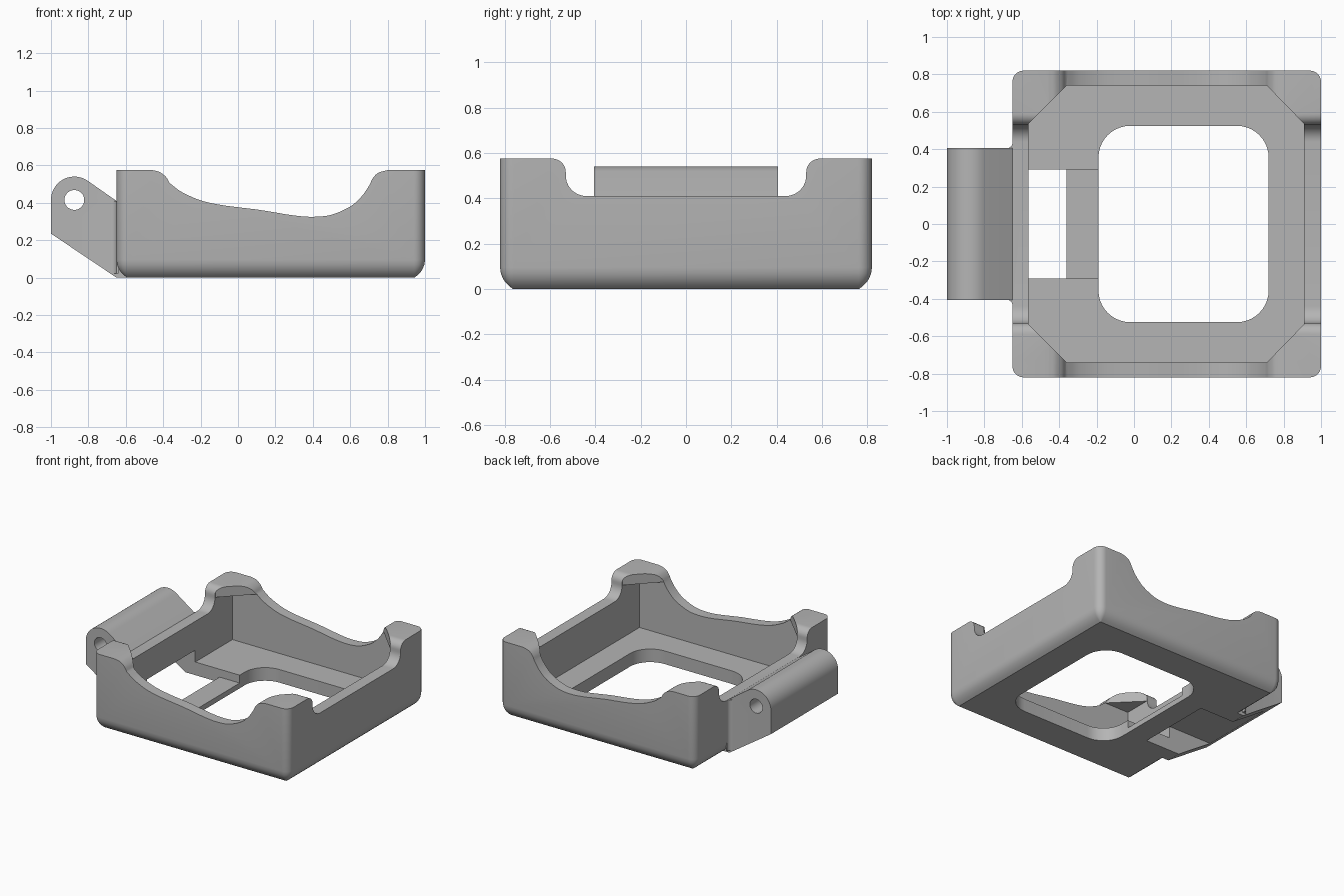
import bpy, bmesh, math
from mathutils import Vector

if "Cube" in bpy.data.objects:
    bpy.data.objects.remove(bpy.data.objects["Cube"], do_unlink=True)

grey = bpy.data.materials.new("plain grey")
grey.use_nodes = True
grey.diffuse_color = (0.46, 0.46, 0.46, 1)
grey.node_tree.nodes["Principled BSDF"].inputs["Base Color"].default_value = (0.46, 0.46, 0.46, 1)


def loft(name, rings):
    """Closed solid through equal-length rings of points."""
    bm = bmesh.new()
    loops = [[bm.verts.new(p) for p in ring] for ring in rings]
    n = len(loops[0])
    for a, b in zip(loops, loops[1:]):
        for i in range(n):
            j = (i + 1) % n
            bm.faces.new((a[i], a[j], b[j], b[i]))
    bm.faces.new(loops[0][::-1])
    bm.faces.new(loops[-1])
    bmesh.ops.recalc_face_normals(bm, faces=bm.faces)
    mesh = bpy.data.meshes.new(name)
    bm.to_mesh(mesh)
    bm.free()
    mesh.materials.append(grey)
    ob = bpy.data.objects.new(name, mesh)
    bpy.context.collection.objects.link(ob)
    return ob


def prism(name, pts, axis, lo, hi):
    """Extrude a 2D profile along one axis."""
    place = {"x": lambda a, b, d: (d, a, b),
             "y": lambda a, b, d: (a, d, b),
             "z": lambda a, b, d: (a, b, d)}[axis]
    return loft(name, [[place(a, b, d) for a, b in pts] for d in (lo, hi)])


def rect(x0, x1, y0, y1):
    return [(x0, y0), (x1, y0), (x1, y1), (x0, y1)]


def arc(cx, cy, r, start, end, steps):
    angles = [math.radians(start + (end - start) * i / steps) for i in range(steps + 1)]
    return [(cx + r * math.cos(t), cy + r * math.sin(t)) for t in angles]


def round_rect(x0, x1, y0, y1, r, steps=8):
    corners = [(x0 + r, y0 + r, 180), (x1 - r, y0 + r, 270),
               (x1 - r, y1 - r, 0), (x0 + r, y1 - r, 90)]
    return [p for cx, cy, t in corners for p in arc(cx, cy, r, t, t + 90, steps)]


def spline(pts, steps=5):
    """Smooth curve through the points."""
    v = [Vector(p) for p in pts]
    v = [2 * v[0] - v[1]] + v + [2 * v[-1] - v[-2]]
    out = []
    for p, q, r, s in zip(v, v[1:], v[2:], v[3:]):
        for k in range(steps):
            t = k / steps
            out.append(tuple(0.5 * (2 * q + (r - p) * t + (2 * p - 5 * q + 4 * r - s) * t ** 2
                                    + (3 * q - p - 3 * r + s) * t ** 3)))
    return out + [tuple(pts[-1])]


def combine(target, tool, operation="DIFFERENCE"):
    tool.hide_render = True
    mod = target.modifiers.new("combine", "BOOLEAN")
    mod.operation, mod.object, mod.solver = operation, tool, "EXACT"
    bpy.context.view_layer.objects.active = target
    bpy.ops.object.modifier_apply(modifier=mod.name)
    bpy.data.objects.remove(tool, do_unlink=True)


# Outer tray block with a rounded lower edge
rings = []
for inset, z in [(.057, 0), (.04, .013), (.025, .028), (.013, .046), (.004, .068), (0, .095), (0, .575)]:
    ring = round_rect(-.65 + inset, 1 - inset, -.82 + inset, .82 - inset, .06 - inset)
    rings.append([(x, y, z) for x, y in ring])
tray = loft("tray", rings)

# Inner cavity, leaving triangular webs across the top corners
combine(tray, prism("cavity", rect(-.565, .91, -.74, .74), "z", .1, .5))
octagon = [(-.565, -.535), (-.36, -.74), (.71, -.74), (.91, -.535),
           (.91, .535), (.71, .74), (-.36, .74), (-.565, .535)]
combine(tray, prism("cavity_mouth", octagon, "z", .3, .7))

# Large rounded floor opening
combine(tray, prism("floor_opening", round_rect(-.19, .72, -.525, .525, .17, 10), "z", -.1, .3))

# Wavy dip in the front and back walls
shoulder = spline([(-.46, .575), (-.42, .565), (-.385, .538), (-.365, .505)])
wave = spline([(-.365, .505), (-.3, .457), (-.2, .413), (-.1, .39), (0, .376), (.1, .364), (.2, .348),
               (.3, .332), (.4, .325), (.5, .336), (.6, .38), (.66, .433), (.7, .49),
               (.72, .53), (.75, .56), (.8, .575)])
dip = [(-.46, .7)] + shoulder + wave[1:] + [(.8, .7)]
combine(tray, prism("wave_cutter", dip, "y", -1, 1))

# Rounded notch in the side walls
half = [(.59, .7)] + arc(.59, .515, .06, 90, 180, 8) + arc(.44, .5, .09, 0, -90, 10)
notch = half + [(-y, z) for y, z in reversed(half)]
combine(tray, prism("notch_cutter", notch, "x", -1.2, 1.2))

# Hinge lug with small fillets against the wall
lug = [(-.59, .4), (-.59, 0), (-.65, 0), (-1, .235)] + arc(-.875, .415, .125, 180, 56, 20) + [(-.65, .41)]
combine(tray, prism("hinge_lug", lug, "y", -.405, .405), "UNION")
for side in (-1, 1):
    fillet = [(-.64, .395), (-.64, .435)] + arc(-.68, .435, .03, 0, -90, 6) + [(-.68, .395)]
    fillet = [(x, side * y) for x, y in fillet]
    combine(tray, prism("lug_fillet", fillet, "z", .022, .409), "UNION")

# Pin hole, strap slot and the recessed bar beside it
combine(tray, prism("pin_hole", arc(-.875, .415, .053, 0, 352.5, 47), "y", -.6, .6))
combine(tray, prism("strap_slot", rect(-1.1, -.36, -.1, .19), "y", -.292, .292))
combine(tray, prism("bar_recess", rect(-.38, -.15, .04, .19), "y", -.292, .292))

# Smooth shading with crisp edges
tray.name = "hinged_tray"
bpy.ops.object.select_all(action="DESELECT")
tray.select_set(True)
bpy.context.view_layer.objects.active = tray
bpy.ops.object.shade_smooth_by_angle(angle=math.radians(25))
